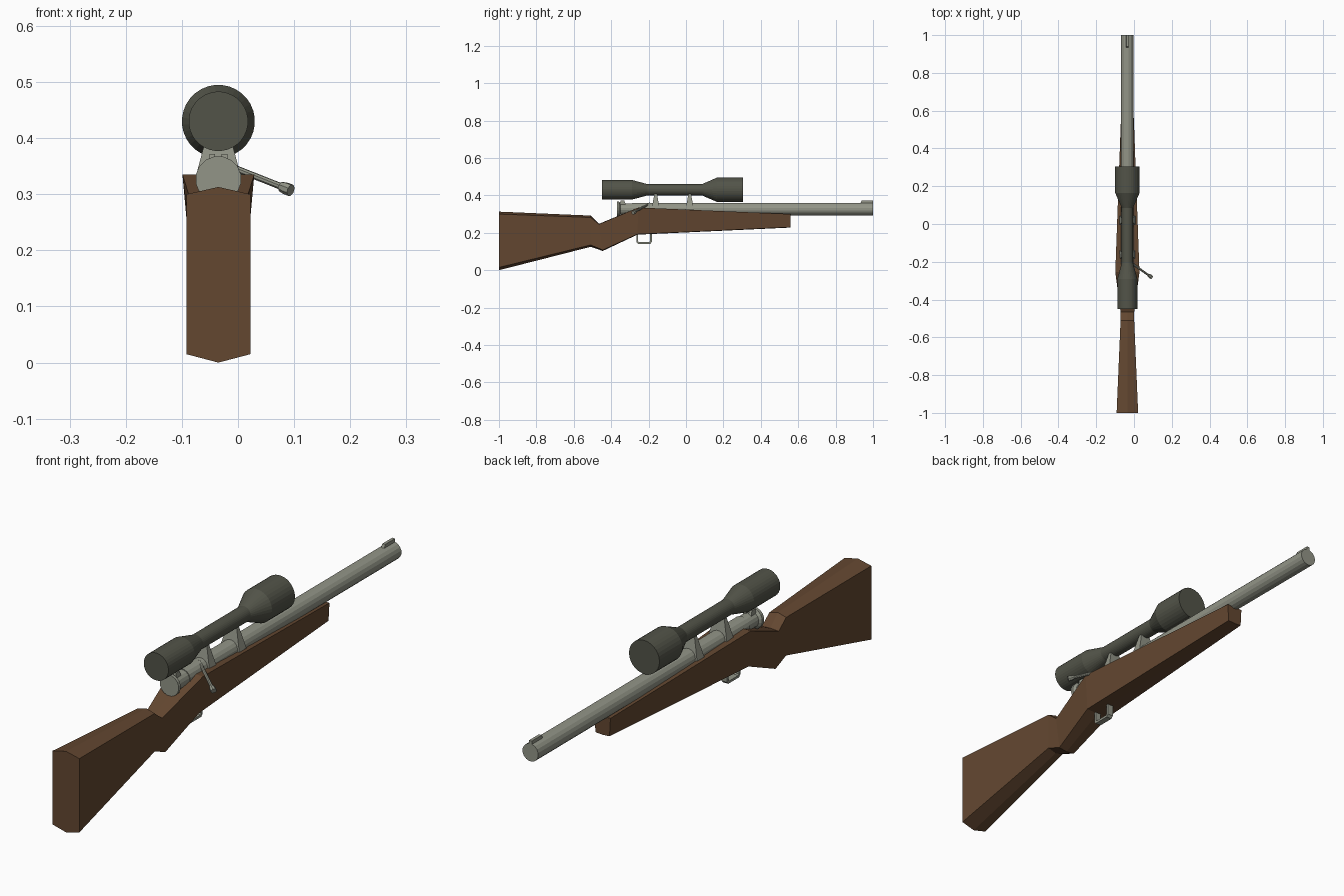
import bpy, bmesh, math
from mathutils import Vector

if "Cube" in bpy.data.objects:
    bpy.data.objects.remove(bpy.data.objects["Cube"])

CX = -0.035          # centre line of the long parts
BORE_Z, SCOPE_Z = 0.327, 0.43


def material(name, rgb):
    m = bpy.data.materials.new(name)
    m.diffuse_color = (*rgb, 1)
    m.use_nodes = True
    m.node_tree.nodes["Principled BSDF"].inputs["Base Color"].default_value = m.diffuse_color
    return m


WOOD = material("walnut_brown", (0.125, 0.063, 0.030))
STEEL = material("grey_steel", (0.290, 0.300, 0.245))
DARK = material("dark_olive_grey", (0.085, 0.088, 0.066))


def loft(name, rings, mat):
    """Skin a list of equal-length closed rings and cap both ends."""
    bm = bmesh.new()
    vr = [[bm.verts.new(p) for p in r] for r in rings]
    n = len(vr[0])
    for a, b in zip(vr, vr[1:]):
        for i in range(n):
            j = (i + 1) % n
            bm.faces.new((a[i], a[j], b[j], b[i]))
    bm.faces.new(vr[0])
    bm.faces.new(vr[-1])
    bmesh.ops.recalc_face_normals(bm, faces=bm.faces)
    me = bpy.data.meshes.new(name)
    bm.to_mesh(me)
    bm.free()
    me.materials.append(mat)
    ob = bpy.data.objects.new(name, me)
    bpy.context.collection.objects.link(ob)
    return ob


def lathe(name, start, direction, profile, sides, mat):
    """Turn (distance, radius) pairs around an axis."""
    start, d = Vector(start), Vector(direction).normalized()
    u = d.cross(Vector((0, 0, 1))).normalized()
    v = u.cross(d)
    ring = [math.tau * (i + 0.5) / sides for i in range(sides)]
    return loft(name, [[start + d * t + (u * math.cos(a) + v * math.sin(a)) * r
                        for a in ring] for t, r in profile], mat)


def rect(z, y0, y1, half, cx=CX):
    return [(cx - half, y0, z), (cx + half, y0, z), (cx + half, y1, z), (cx - half, y1, z)]


# Stock: six-sided sections (top y, bottom y, top edge, top ridge,
# bottom edge, bottom ridge, top half width, bottom half width)
sections = [
    (-1.00, -1.00, 0.300, 0.313, 0.015, 0.000, 0.057, 0.057),
    (-0.51, -0.51, 0.282, 0.292, 0.135, 0.125, 0.036, 0.036),
    (-0.465, -0.445, 0.246, 0.248, 0.108, 0.103, 0.036, 0.036),
    (-0.255, -0.26, 0.335, 0.335, 0.192, 0.190, 0.064, 0.051),
    (0.56, 0.56, 0.300, 0.300, 0.230, 0.228, 0.034, 0.030),
]
loft("stock", [[(CX - wt, yt, te), (CX, yt, tr), (CX + wt, yt, te),
                (CX + wb, yb, be), (CX, yb, br), (CX - wb, yb, be)]
               for yt, yb, te, tr, be, br, wt, wb in sections], WOOD)

# Barrel, and the action behind it with a wider end cap
lathe("barrel", (CX, 0, BORE_Z), (0, 1, 0), [(-0.29, 0.034), (1.0, 0.034)], 16, STEEL)
lathe("bolt_body", (CX, 0, BORE_Z), (0, 1, 0),
      [(-0.37, 0.041), (-0.358, 0.041), (-0.350, 0.031), (-0.28, 0.031)], 16, STEEL)

# Sights
loft("front_sight", [rect(0.352, 0.93, 1.0, 0.007), rect(0.373, 0.94, 1.0, 0.006)], STEEL)
for side, label in ((-1, "left"), (1, "right")):
    x = CX + side * 0.011
    loft("rear_sight_" + label, [rect(0.345, -0.355, -0.32, 0.007, x),
                                 rect(0.372, -0.350, -0.33, 0.005, x)], STEEL)

# Telescopic sight
lathe("scope", (CX, 0, SCOPE_Z), (0, 1, 0),
      [(-0.45, 0.053), (-0.29, 0.053), (-0.205, 0.030), (0.085, 0.030),
       (0.165, 0.065), (0.305, 0.065)], 32, DARK)

# Scope mounts
for label, y in (("rear", -0.162), ("front", 0.02)):
    loft("scope_mount_" + label, [rect(0.325, y - 0.022, y + 0.022, 0.042),
                                  rect(0.408, y - 0.007, y + 0.007, 0.020)], STEEL)

# Bolt handle and knob
root, tip = Vector((-0.03, -0.195, 0.356)), Vector((0.094, -0.283, 0.307))
length = (tip - root).length
lathe("bolt_handle", root, tip - root, [(0, 0.006), (length - 0.01, 0.006)], 8, STEEL)
lathe("bolt_knob", root, tip - root,
      [(length - 0.022, 0.009), (length - 0.012, 0.011), (length, 0.011)], 8, STEEL)

# Trigger guard: flat band swept round a squared U
outer = [(-0.265, 0.200), (-0.265, 0.150), (-0.257, 0.141),
         (-0.191, 0.141), (-0.183, 0.150), (-0.183, 0.200)]
inner = [(-0.256, 0.200), (-0.256, 0.154), (-0.252, 0.150),
         (-0.196, 0.150), (-0.192, 0.154), (-0.192, 0.200)]
loft("trigger_guard", [[(CX - 0.012, *o), (CX + 0.012, *o), (CX + 0.012, *i), (CX - 0.012, *i)]
                       for o, i in zip(outer, inner)], STEEL)
